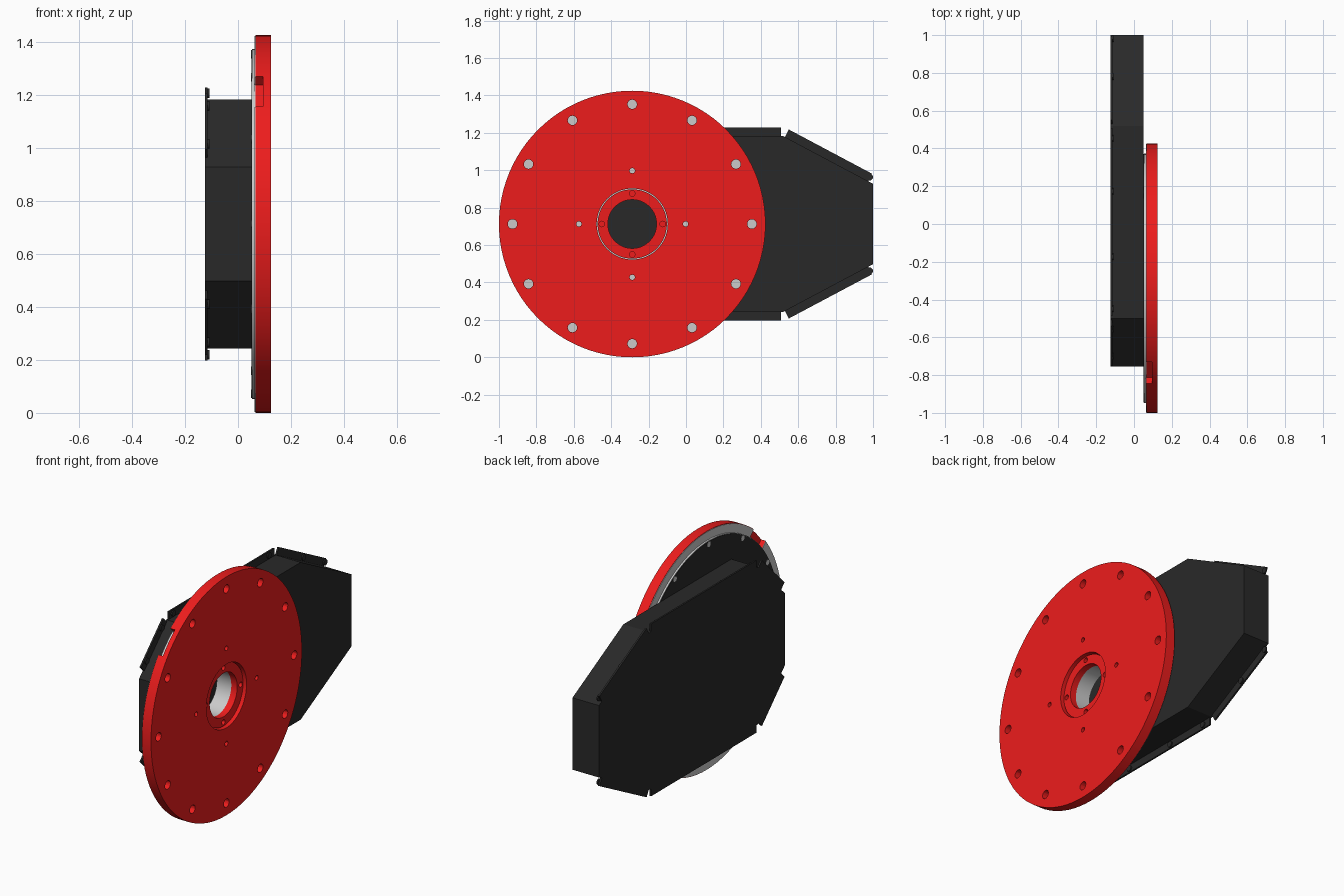
import bpy, bmesh
from math import sin, cos, pi, radians
from mathutils import Vector, Matrix

if "Cube" in bpy.data.objects:
    bpy.data.objects.remove(bpy.data.objects["Cube"])

CY, CZ, R = -0.2875, 0.7125, 0.7125   # disc axis (runs along x) and radius


def material(name, rgb):
    m = bpy.data.materials.new(name)
    m.diffuse_color = (*rgb, 1)
    m.use_nodes = True
    m.node_tree.nodes["Principled BSDF"].inputs["Base Color"].default_value = m.diffuse_color
    return m


RED = material("red", (0.85, 0.012, 0.012))
BLACK = material("black", (0.022, 0.022, 0.022))


def finish(name, bm, mat=None, smooth=False):
    bmesh.ops.recalc_face_normals(bm, faces=bm.faces)
    me = bpy.data.meshes.new(name)
    bm.to_mesh(me)
    bm.free()
    ob = bpy.data.objects.new(name, me)
    bpy.context.collection.objects.link(ob)
    if mat:
        me.materials.append(mat)
    if smooth:
        shade(ob)
    return ob


def shade(ob):
    bpy.ops.object.select_all(action='DESELECT')
    ob.select_set(True)
    bpy.context.view_layer.objects.active = ob
    bpy.ops.object.shade_smooth_by_angle(angle=radians(30))


def lathe(name, profile, mat=None, n=96):
    """Closed (x, radius) profile turned about the disc axis."""
    bm = bmesh.new()
    rings = [[bm.verts.new((x, CY + r * cos(2 * pi * i / n), CZ + r * sin(2 * pi * i / n)))
              for x, r in profile] for i in range(n)]
    k = len(profile)
    for i in range(n):
        a, b = rings[i], rings[(i + 1) % n]
        for j in range(k):
            bm.faces.new((a[j], a[(j + 1) % k], b[(j + 1) % k], b[j]))
    return finish(name, bm, mat, True)


def add_prism(bm, pts, x0, x1):
    """Extrude a (y, z) outline along x."""
    f = bm.faces.new([bm.verts.new((x0, y, z)) for y, z in pts])
    new = bmesh.ops.extrude_face_region(bm, geom=[f])['geom']
    bmesh.ops.translate(bm, vec=(x1 - x0, 0, 0),
                        verts=[v for v in new if isinstance(v, bmesh.types.BMVert)])


def add_pin(bm, y, z, r, x0, x1, n=20):
    add_prism(bm, [(y + r * cos(2 * pi * i / n), z + r * sin(2 * pi * i / n)) for i in range(n)], x0, x1)


def polar(r, count, offset=0.0):
    return [(CY + r * cos(2 * pi * i / count + offset), CZ + r * sin(2 * pi * i / count + offset))
            for i in range(count)]


def cut(ob, bm, smooth=False):
    cutter = finish("cutter", bm)
    cutter.hide_render = True
    mod = ob.modifiers.new("cut", 'BOOLEAN')
    mod.operation, mod.solver, mod.object = 'DIFFERENCE', 'EXACT', cutter
    bpy.context.view_layer.update()
    ev = ob.evaluated_get(bpy.context.evaluated_depsgraph_get())
    me = bpy.data.meshes.new_from_object(ev)
    ob.modifiers.clear()
    ob.data = me
    bpy.data.objects.remove(cutter)
    if smooth:
        shade(ob)


def rim_slot():
    # rectangular notch at 45 degrees on the rim
    u, t = Vector((-1, 1)).normalized(), Vector((1, 1)).normalized()
    c = Vector((CY, CZ))
    bm = bmesh.new()
    add_prism(bm, [c + u * r + t * s for r, s in
                   ((0.662, -0.08), (0.662, 0.08), (0.8, 0.08), (0.8, -0.08))], 0.03, 0.095)
    return bm


# red disc with bolt holes, small holes and rim notch
disc = lathe("front_disc", [(0.066, 0.19), (0.066, R), (0.125, R), (0.125, 0.19)], RED)
holes = rim_slot()
for y, z in polar(0.64, 12):
    add_pin(holes, y, z, 0.025, 0.03, 0.2)
for y, z in polar(0.285, 4):
    add_pin(holes, y, z, 0.014, 0.03, 0.2)
cut(disc, holes, True)

# red hub ring in the recess, with four screw holes
hub = lathe("hub_ring", [(0.066, 0.13), (0.066, 0.185), (0.105, 0.185), (0.105, 0.13)], RED)
holes = bmesh.new()
for y, z in polar(0.163, 4):
    add_pin(holes, y, z, 0.015, 0.085, 0.2)
cut(hub, holes, True)

# grey backing plate with the central bore tube
plate = lathe("backing_plate", [(-0.03, 0.13), (0.066, 0.13), (0.066, 0.71), (0.063, 0.71),
                                (0.063, 0.66), (0.052, 0.66), (0.052, 0.14), (-0.03, 0.14)])
cut(plate, rim_slot(), True)

# black rear face and bolt ends
lathe("plate_rear_face", [(0.05, 0.14), (0.052, 0.14), (0.052, 0.657), (0.05, 0.657)], BLACK)
bm = bmesh.new()
for y, z in polar(0.64, 12):
    add_pin(bm, y, z, 0.016, 0.049, 0.052)
finish("plate_bolt_ends", bm)

# housing outline, mirrored about the axis height
upper = [(1.0, 0.215), (0.52, 0.47), (-0.5, 0.47), (-0.755, 0.215)]
outline = [Vector((y, CZ + h)) for y, h in upper] + [Vector((y, CZ - h)) for y, h in reversed(upper)]
inner = [Vector((0.1225, CZ)) + Vector(((p.x - 0.1225) * 0.988, (p.y - CZ) * 0.979)) for p in outline]

# hollow sheet housing, with an opening for the bore tube
bm = bmesh.new()
add_prism(bm, outline, -0.115, 0.05)
housing = finish("housing", bm, BLACK)
bm = bmesh.new()
add_prism(bm, inner, -0.2, 0.04)
cut(housing, bm)
bm = bmesh.new()
add_pin(bm, CY, CZ, 0.14, 0.03, 0.07, 64)
cut(housing, bm)

# rear cover
bm = bmesh.new()
add_prism(bm, outline, -0.125, -0.115)
finish("rear_cover", bm, BLACK)

# flange tabs with bolts on the long and sloping edges
tabs, bolts = bmesh.new(), bmesh.new()
for s in (1, -1):
    p = [Vector((y, h)) for y, h in upper]
    for a, b, ta, tb, spots in ((p[0], p[1], 0.03, 0.01, (0.06, 0.48)),
                                (p[1], p[2], 0.012, 0.012, (0.065, 0.34, 0.68, 0.95)),
                                (p[2], p[3], 0.01, 0.05, (0.16, 0.72))):
        d = (b - a).normalized()
        n = Vector((d.y, -d.x))
        if n.y < 0:
            n = -n
        quad = [a + d * ta - n * 0.004, b - d * tb - n * 0.004,
                b - d * tb + n * 0.045, a + d * ta + n * 0.045]
        add_prism(tabs, [(q.x, CZ + s * q.y) for q in quad], -0.125, -0.115)
        for f in spots:
            q = a.lerp(b, f) + n * 0.023
            add_pin(bolts, q.x, CZ + s * q.y, 0.018, -0.116, -0.108, 16)
finish("flange_tabs", tabs, BLACK)
finish("flange_bolts", bolts, BLACK, True)
